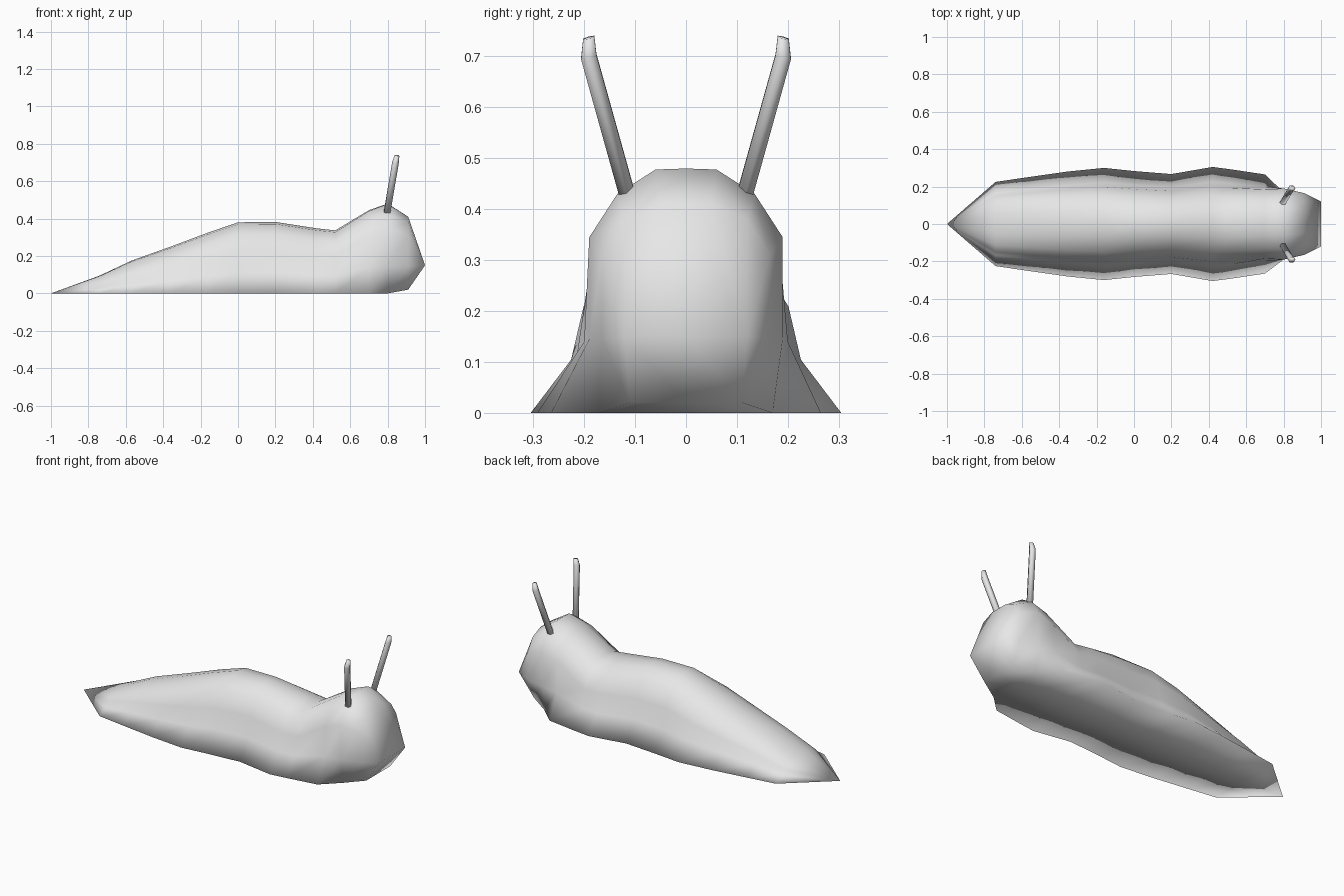
import bpy
import bmesh
from mathutils import Vector

cube = bpy.data.objects.get("Cube")
if cube:
    bpy.data.objects.remove(cube, do_unlink=True)

grey = bpy.data.materials.new("soft_grey_skin")
grey.use_nodes = True
skin = (0.8, 0.8, 0.8, 1)
grey.diffuse_color = skin
grey.node_tree.nodes["Principled BSDF"].inputs["Base Color"].default_value = skin


def loft(name, rings, caps=False):
    """Skin closed rings of points and shade the result smooth."""
    bm = bmesh.new()
    rows = [[bm.verts.new(p) for p in ring] for ring in rings]
    for a, b in zip(rows, rows[1:]):
        n = len(a)
        for i in range(n):
            j = (i + 1) % n
            bm.faces.new((a[i], a[j], b[j], b[i]))
    if caps:
        bm.faces.new(rows[0])
        bm.faces.new(rows[-1])
    bmesh.ops.remove_doubles(bm, verts=bm.verts, dist=0.0005)
    bmesh.ops.recalc_face_normals(bm, faces=bm.faces)
    mesh = bpy.data.meshes.new(name)
    bm.to_mesh(mesh)
    bm.free()
    mesh.materials.append(grey)
    mesh.shade_smooth()
    obj = bpy.data.objects.new(name, mesh)
    bpy.context.collection.objects.link(obj)
    return obj


def section(x, half, top, bottom=0.0):
    """Mirror a half outline (rim to near top) into a full ring."""
    right = [(x, -y, z) for y, z in half]
    left = [(x, y, z) for y, z in reversed(half)]
    return right + [(x, 0, top)] + left + [(x, 0, bottom)]


# Flared body: rim and side shape as fractions of half width and height
SHAPE = ((1, 0), (0.74, 0.3), (0.66, 0.6), (0.5, 0.83), (0.25, 0.97))
BODY = ((-1, 0, 0), (-0.74, 0.225, 0.095), (-0.57, 0.25, 0.175),
        (-0.36, 0.28, 0.25), (-0.16, 0.3, 0.325), (0, 0.283, 0.38),
        (0.2, 0.267, 0.382), (0.42, 0.305, 0.348), (0.52, 0.292, 0.337))
rings = [section(x, [(w * a, h * b) for a, b in SHAPE], h) for x, w, h in BODY]

# Rounded head, closing to a blunt horizontal edge
rings += [
    section(0.7, [(0.265, 0), (0.2, 0.14), (0.185, 0.31), (0.13, 0.405), (0.06, 0.44)], 0.445),
    section(0.8, [(0.17, 0), (0.19, 0.145), (0.19, 0.345), (0.135, 0.43), (0.06, 0.478)], 0.48),
    section(0.91, [(0.11, 0.02), (0.165, 0.145), (0.165, 0.31), (0.12, 0.38), (0.05, 0.41)], 0.41, 0.02),
    section(1.0, [(0.12, 0.15)] * 5, 0.15, 0.15),
]
loft("slug_body", rings)

# Eye stalks: slim six-sided tubes with a slightly narrowed tip
for side, label in ((1, "left"), (-1, "right")):
    path = [(0.795, 0.113, 0.42, 0.018), (0.842, 0.191, 0.7, 0.018),
            (0.85, 0.191, 0.737, 0.013)]
    axis = Vector((0.047, side * 0.078, 0.28)).normalized()
    u = axis.cross(Vector((0, 1, 0))).normalized()
    v = axis.cross(u)
    corners = [(1, 0), (0.5, 0.87), (-0.5, 0.87), (-1, 0), (-0.5, -0.87), (0.5, -0.87)]
    tubes = [[Vector((x, side * y, z)) + r * (a * u + b * v) for a, b in corners]
             for x, y, z, r in path]
    loft("eye_stalk_" + label, tubes, caps=True)
